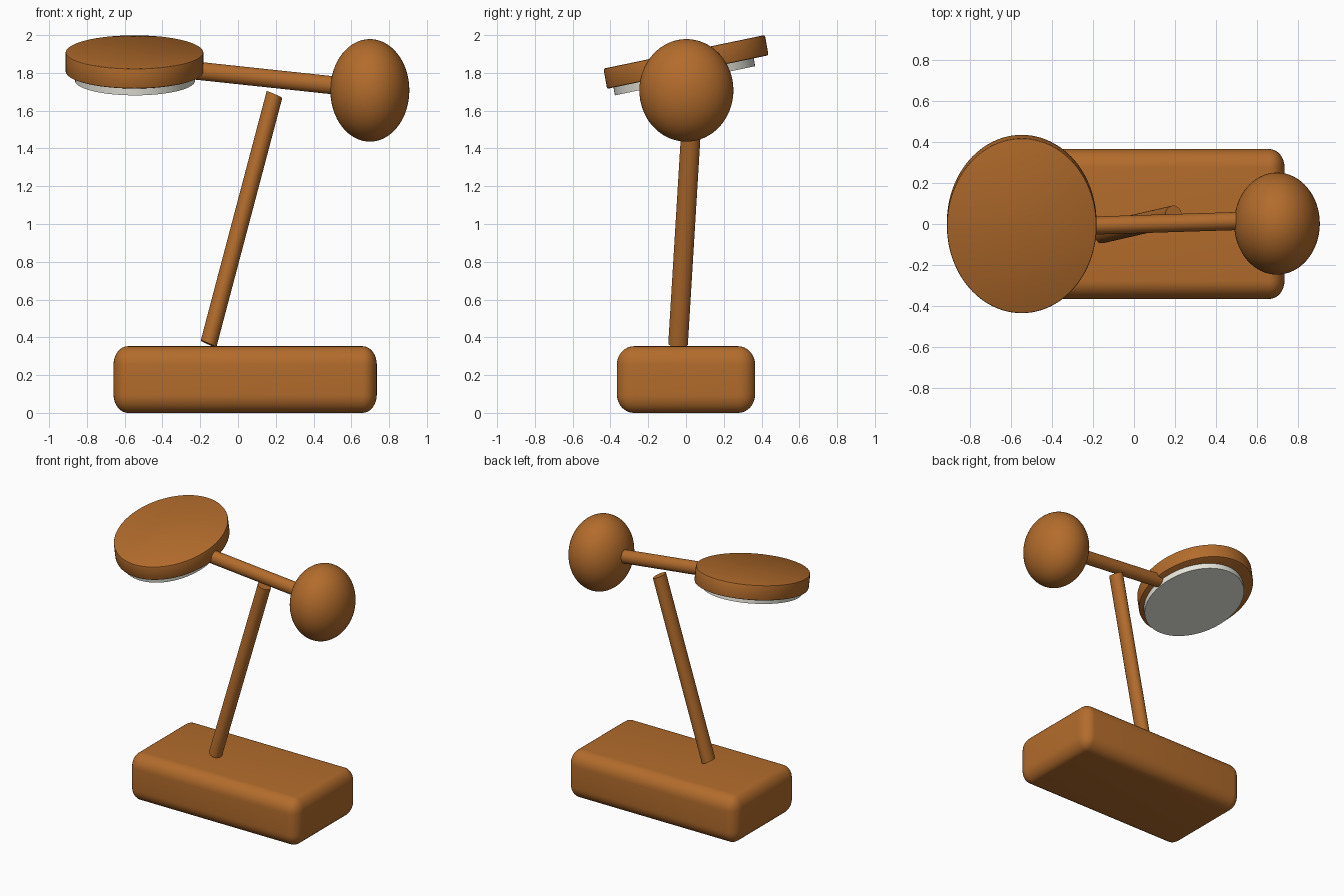
import bpy
import math
from mathutils import Matrix, Vector

cube = bpy.data.objects.get("Cube")
if cube:
    bpy.data.objects.remove(cube, do_unlink=True)

# Every part is built round, then stretched by the same proportions
STRETCH = Vector((0.84, 1.0, 1.09))


def make_material(name, color):
    mat = bpy.data.materials.new(name)
    mat.use_nodes = True
    mat.diffuse_color = (*color, 1)
    mat.node_tree.nodes["Principled BSDF"].inputs["Base Color"].default_value = (*color, 1)
    return mat


wood = make_material("warm brown", (0.45, 0.15, 0.025))
glass = make_material("off white", (0.82, 0.82, 0.74))


def unstretch(p):
    return Vector([a / s for a, s in zip(p, STRETCH)])


def finish(name, mat, center, rotation=Matrix(), bevel=0, segments=1):
    """Name, bevel, rotate, stretch, place and shade the active object."""
    obj = bpy.context.object
    obj.name = obj.data.name = name
    obj.data.materials.append(mat)
    if bevel:
        mod = obj.modifiers.new("rounded edges", "BEVEL")
        mod.width = bevel
        mod.segments = segments
        bpy.ops.object.modifier_apply(modifier=mod.name)
    obj.data.transform(Matrix.Diagonal((*STRETCH, 1)) @ rotation)
    obj.location = center
    bpy.ops.object.shade_smooth_by_angle(angle=math.radians(35))
    return obj


def rod(name, start, end, radius):
    a, b = unstretch(start), unstretch(end)
    bpy.ops.mesh.primitive_cylinder_add(vertices=48, radius=radius, depth=(b - a).length)
    turn = (b - a).to_track_quat("Z", "Y").to_matrix().to_4x4()
    finish(name, wood, (Vector(start) + Vector(end)) / 2, turn)


def disc(name, mat, center, radius, depth, bevel=0):
    bpy.ops.mesh.primitive_cylinder_add(vertices=96, radius=radius, depth=depth)
    finish(name, mat, center, Matrix.Rotation(math.radians(10.8), 4, "X"), bevel, 2)


# Rounded block base
bpy.ops.mesh.primitive_cube_add(size=1)
size = unstretch((1.394, 0.732, 0.353))
bpy.context.object.data.transform(Matrix.Diagonal((*size, 1)))
finish("base", wood, (0.038, 0, 0.1765), bevel=0.09, segments=8)

# Leaning post and the arm across its top
rod("post", (-0.156, -0.042, 0.365), (0.193, 0.038, 1.685), 0.052)
rod("arm", (-0.27, -0.01, 1.817), (0.62, 0.018, 1.722), 0.044)

# Ball counterweight
bpy.ops.mesh.primitive_uv_sphere_add(segments=64, ring_count=32, radius=0.249)
finish("counterweight", wood, (0.698, 0.002, 1.7075))

# Tilted lamp head with its light panel underneath
disc("lamp_head", wood, (-0.548, 0, 1.858), 0.435, 0.1, 0.008)
disc("light_panel", glass, (-0.545, -0.01, 1.785), 0.378, 0.05)
